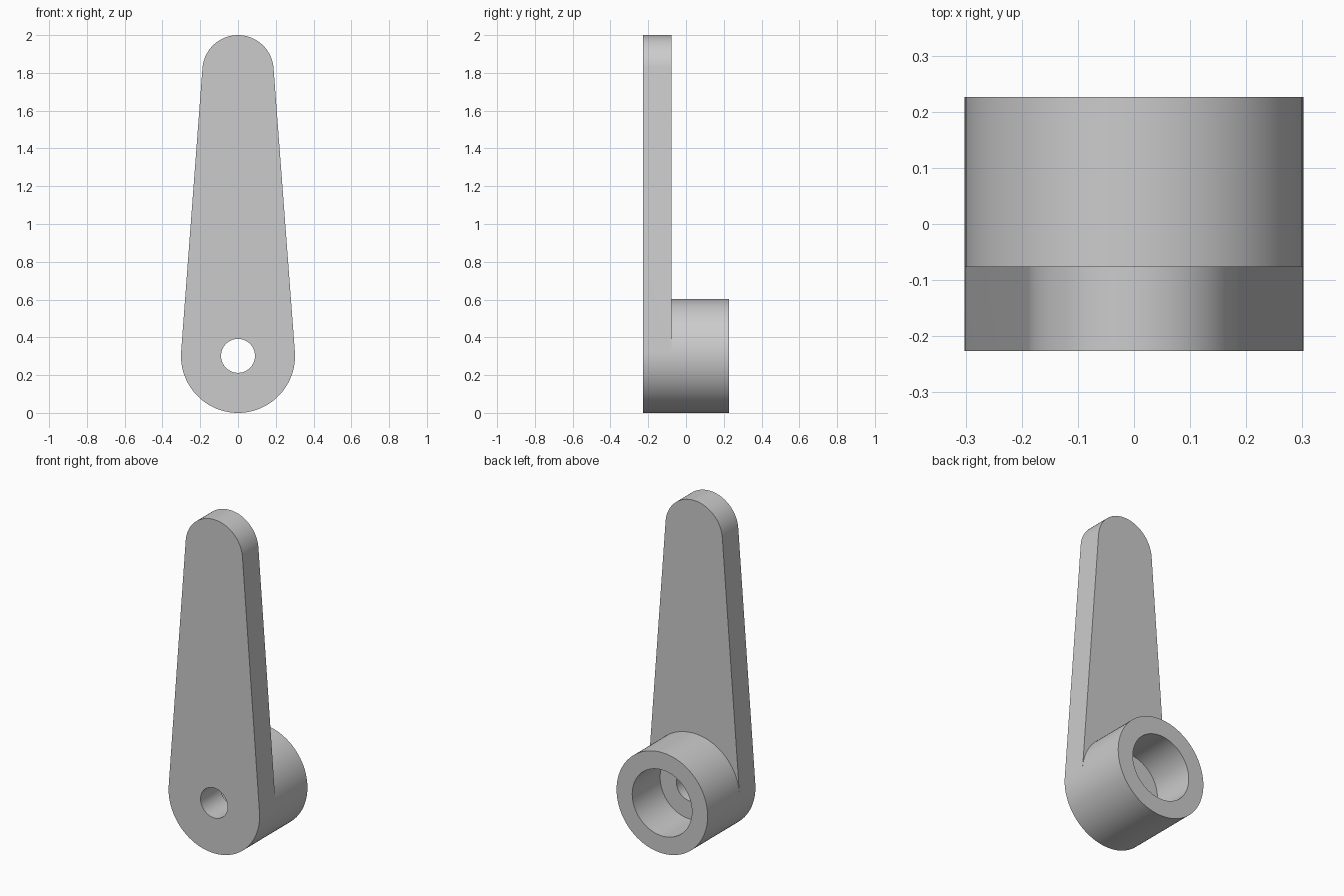
import bpy
import bmesh
from math import asin, cos, sin, pi, radians, tau
from mathutils import Vector

cube = bpy.data.objects.get("Cube")
if cube:
    bpy.data.objects.remove(cube, do_unlink=True)

# Proportions in lever units; the full height is 53
U = 2 / 53
HUB_R, TIP_R, SPAN = 8, 5, 40
DEPTH, PLATE, BORE = 12, 4, 7
HUB_Z, TIP_Z = HUB_R, HUB_R + SPAN
FRONT, BACK = -DEPTH / 2, DEPTH / 2
TILT = asin((HUB_R - TIP_R) / SPAN)  # slope of the tangent sides

grey = bpy.data.materials.new("light_grey")
grey.use_nodes = True
colour = (0.6, 0.6, 0.6, 1)
grey.diffuse_color = colour
grey.node_tree.nodes["Principled BSDF"].inputs["Base Color"].default_value = colour


def arc(radius, z, start, end, steps):
    angles = [start + (end - start) * i / steps for i in range(steps + 1)]
    return [(radius * cos(a), z + radius * sin(a)) for a in angles]


def extrude(name, outline, y0, y1):
    """Solid made by pushing an x-z outline from y0 to y1."""
    bm = bmesh.new()
    face = bm.faces.new([bm.verts.new((x * U, y0 * U, z * U)) for x, z in outline])
    result = bmesh.ops.extrude_face_region(bm, geom=[face])
    moved = [v for v in result["geom"] if isinstance(v, bmesh.types.BMVert)]
    bmesh.ops.translate(bm, verts=moved, vec=Vector((0, (y1 - y0) * U, 0)))
    bmesh.ops.recalc_face_normals(bm, faces=bm.faces)
    mesh = bpy.data.meshes.new(name)
    bm.to_mesh(mesh)
    bm.free()
    mesh.materials.append(grey)
    obj = bpy.data.objects.new(name, mesh)
    bpy.context.collection.objects.link(obj)
    return obj


def combine(target, other, operation):
    mod = target.modifiers.new(operation.lower(), "BOOLEAN")
    mod.operation, mod.solver, mod.object = operation, "EXACT", other
    bpy.ops.object.select_all(action="DESELECT")
    bpy.context.view_layer.objects.active = target
    target.select_set(True)
    bpy.ops.object.modifier_apply(modifier=mod.name)
    bpy.data.objects.remove(other, do_unlink=True)


# Tapered arm: hub arc and tip arc joined by tangent sides
hub_arc = arc(HUB_R, HUB_Z, -pi - TILT, TILT, 56)
tip_arc = arc(TIP_R, TIP_Z, TILT, pi - TILT, 48)
lever = extrude("lever", hub_arc + tip_arc, FRONT, FRONT + PLATE)

# Round hub behind the arm, sharing the arm's lower arc
hub_top = arc(HUB_R, HUB_Z, TILT, pi - TILT, 48)[1:-1]
hub = extrude("hub", hub_arc + hub_top, FRONT + PLATE, BACK)
combine(lever, hub, "UNION")

# Wide blind bore from the back, then the small through hole
bore = extrude("bore", arc(5.25, HUB_Z, 0, tau, 80)[:-1], BACK - BORE, BACK + 1)
combine(lever, bore, "DIFFERENCE")
hole = extrude("hole", arc(2.38, HUB_Z, 0, tau, 64)[:-1], FRONT - 1, BACK)
combine(lever, hole, "DIFFERENCE")

bpy.ops.object.shade_smooth_by_angle(angle=radians(30))
